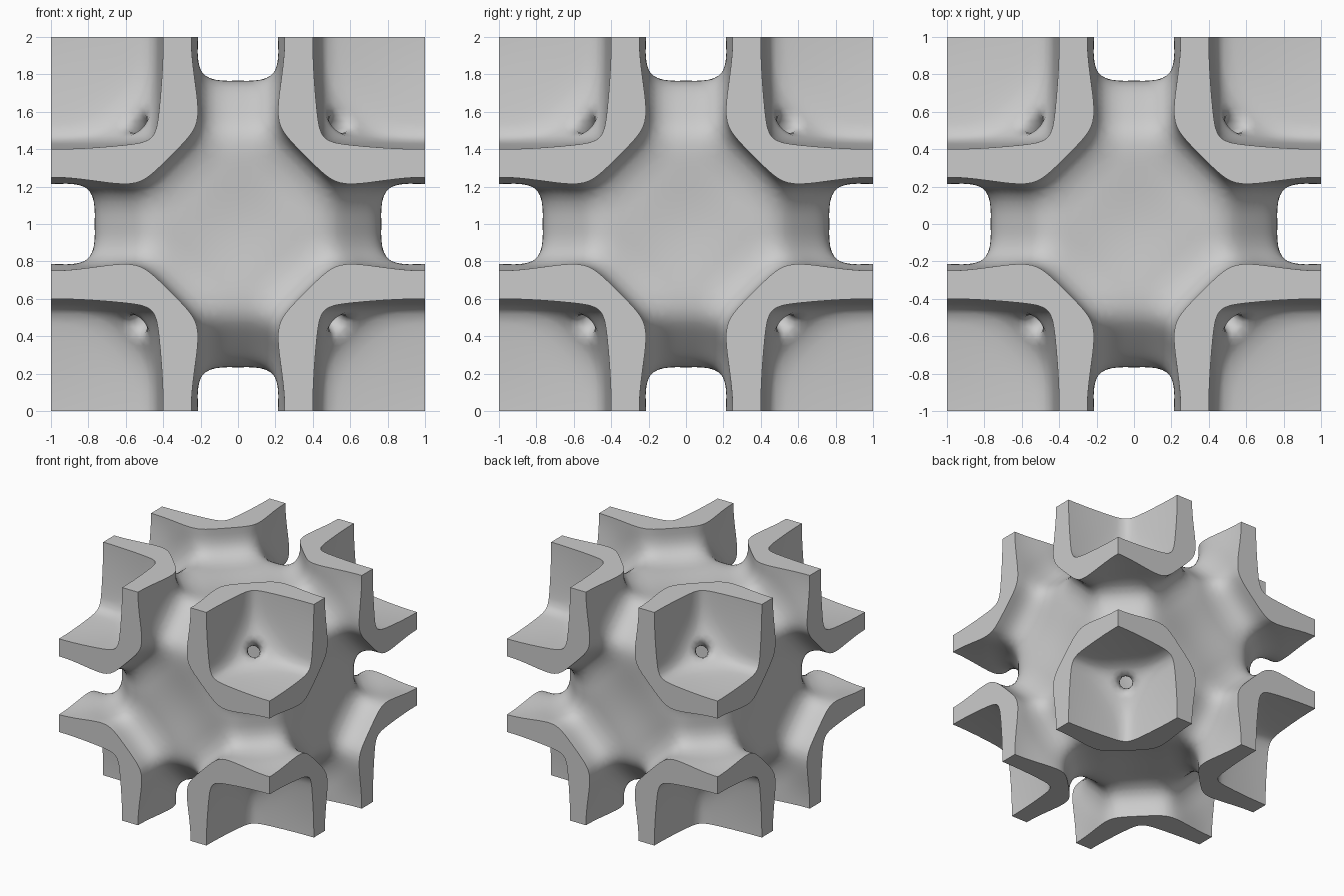
import bpy
import bmesh
import itertools
from math import cos, pi, sqrt
from mathutils import Vector

cube = bpy.data.objects.get("Cube")
if cube:
    bpy.data.objects.remove(cube)

STEPS = 30              # grid steps per unit
HALF = STEPS + 3        # grid reaches a little past the block
N = 2 * HALF + 1


def blend(a, b, k):
    """Smooth union of two distances."""
    h = max(k - abs(a - b), 0) / k
    return min(a, b) - h * h * k / 4


def fold(v):
    v = abs(v)
    return v if v <= 1 else 2 - v


def chamber(x, y, z):
    """Hollow of one cell: a dished box with its corners cut back."""
    p = 15
    cx, cy, cz = cos(pi * x), cos(pi * y), cos(pi * z)
    a = x / (0.568 + 0.032 * cy * cz)
    b = y / (0.568 + 0.032 * cz * cx)
    c = z / (0.568 + 0.032 * cx * cy)
    d = (x + y + z) / 1.37
    return 0.57 * ((a ** p + b ** p + c ** p + d ** p) ** (1 / p) - 1)


def shell(x, y, z, size, flare, chamfer):
    """Outside of one cell: a dished box with chamfered edges and corners."""
    p = 28
    cx, cy, cz = cos(2 * pi * x), cos(2 * pi * y), cos(2 * pi * z)
    terms = (x / (size + flare * (1 - cy * cz)),
             y / (size + flare * (1 - cz * cx)),
             z / (size + flare * (1 - cx * cy)),
             (x + y) / chamfer, (y + z) / chamfer, (z + x) / chamfer,
             (x + y + z) / 1.74)
    return 0.75 * (sum(t ** p for t in terms) ** (1 / p) - 1)


def wall(x, y, z):
    """Distance field of the wall, negative inside the material."""
    x, y, z = fold(x), fold(y), fold(z)
    u, v, w = 1 - x, 1 - y, 1 - z
    off_axis = max(x * x + y * y + z * z - (x + y + z) ** 2 / 3, 0)
    hollow = blend(min(chamber(x, y, z), chamber(u, v, w)),
                   sqrt(off_axis) - 0.05, 0.06)
    body = blend(shell(x, y, z, 0.74, 0.016, 1.27),
                 shell(u, v, w, 0.75, 0.022, 1.277), 0.2)
    return max(body, -hollow)


def project(p):
    """Pull a point on to the nearest skin."""
    e = 0.001
    for _ in range(2):
        f = wall(*p)
        g = Vector([(wall(*(p + Vector(d) * e)) - f) / e
                    for d in ((1, 0, 0), (0, 1, 0), (0, 0, 1))])
        step = g * (f / max(g.length_squared, 0.05))
        if step.length > 0.01:
            step.length = 0.01
        p = p - step
    return p


def point(i):
    return Vector([(v - HALF) / STEPS for v in i])


# Sample the wall on a grid, closed at its border
field, samples = {}, {}
for i in itertools.product(range(N), repeat=3):
    if min(i) == 0 or max(i) == N - 1:
        field[i] = 1.0
    else:
        key = tuple(sorted(abs(v - HALF) for v in i))
        if key not in samples:
            samples[key] = wall(*[v / STEPS for v in key])
        field[i] = samples[key]

# One vertex per crossed cell, one quad per crossed grid edge
bm = bmesh.new()
cells = {}
corners = list(itertools.product((0, 1), repeat=3))
cell_edges = [(s, t) for s in corners for t in corners
              if s < t and sum(abs(u - v) for u, v in zip(s, t)) == 1]


def cell_vertex(cell):
    if cell not in cells:
        total, count = Vector(), 0
        for s, t in cell_edges:
            i = tuple(u + v for u, v in zip(cell, s))
            j = tuple(u + v for u, v in zip(cell, t))
            fi, fj = field[i], field[j]
            if (fi < 0) != (fj < 0):
                total += point(i).lerp(point(j), fi / (fi - fj))
                count += 1
        p = total / count
        if max(abs(v) for v in p) < 1 + 1.5 / STEPS:
            p = project(p)
        cells[cell] = bm.verts.new(p + Vector((0, 0, 1)))
    return cells[cell]


ring = [(-1, -1), (0, -1), (0, 0), (-1, 0)]
for i, value in field.items():
    for axis in range(3):
        if i[axis] == N - 1:
            continue
        j = list(i)
        j[axis] += 1
        other = field[tuple(j)]
        if (value < 0) == (other < 0):
            continue
        quad = []
        for db, dc in ring:
            cell = list(i)
            cell[(axis + 1) % 3] += db
            cell[(axis + 2) % 3] += dc
            quad.append(cell_vertex(tuple(cell)))
        bm.faces.new(quad if value < 0 else quad[::-1])

bmesh.ops.triangulate(bm, faces=bm.faces[:])
mesh = bpy.data.meshes.new("lattice_cell")
bm.to_mesh(mesh)
bm.free()
lattice = bpy.data.objects.new("lattice_cell", mesh)
bpy.context.collection.objects.link(lattice)

# Grey material
grey = bpy.data.materials.new("plain grey")
grey.use_nodes = True
colour = (0.6, 0.6, 0.6, 1)
grey.diffuse_color = colour
grey.node_tree.nodes["Principled BSDF"].inputs["Base Color"].default_value = colour
mesh.materials.append(grey)

# Trim to a flat-sided block
bpy.ops.mesh.primitive_cube_add(size=2, location=(0, 0, 1))
cutter = bpy.context.object
cutter.name = "trim_block"
cutter.hide_render = True
cutter.data.materials.append(grey)
trim = lattice.modifiers.new("trim", 'BOOLEAN')
trim.operation = 'INTERSECT'
trim.solver = 'EXACT'
trim.object = cutter

bpy.ops.object.select_all(action='DESELECT')
lattice.select_set(True)
bpy.context.view_layer.objects.active = lattice
bpy.ops.object.modifier_apply(modifier="trim")
bpy.data.objects.remove(cutter)
bpy.ops.object.shade_smooth_by_angle(angle=0.6)
